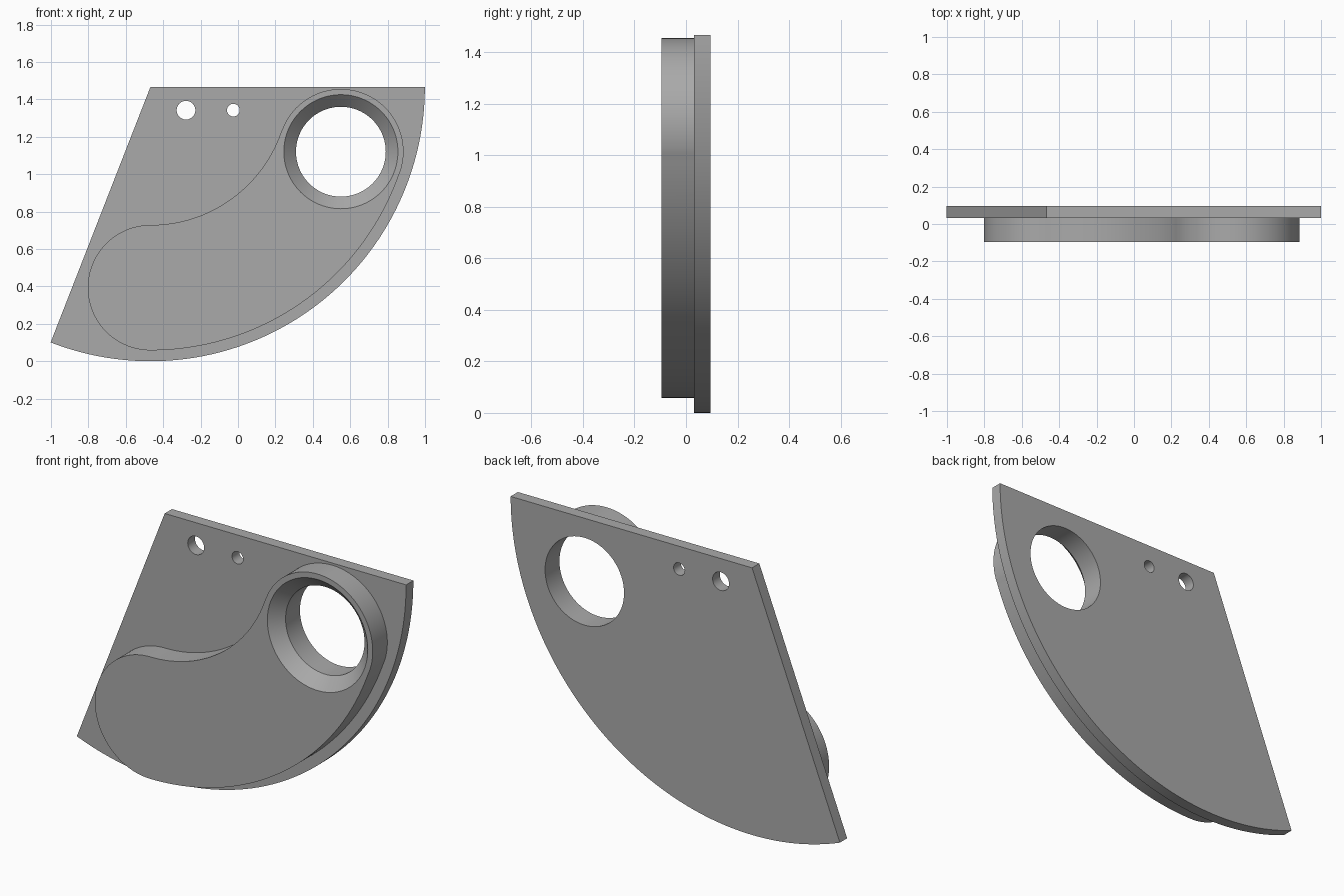
import bpy, bmesh
from math import cos, sin, radians, atan2, pi

if "Cube" in bpy.data.objects:
    bpy.data.objects.remove(bpy.data.objects["Cube"])

PIVOT = (-0.468, 1.467)            # corner that every large arc is centred on
BORE = (0.55, 1.12)                # centre of the large hole
FRONT, STEP, BACK = -0.095, 0.032, 0.095

grey = bpy.data.materials.new("plain grey")
grey.use_nodes = True
color = (0.4, 0.4, 0.4, 1)
grey.diffuse_color = color
grey.node_tree.nodes["Principled BSDF"].inputs["Base Color"].default_value = color


def arc(center, radius, start, end, steps):
    """Points along an arc in the x-z plane."""
    angles = [start + (end - start) * i / steps for i in range(steps + 1)]
    return [(center[0] + radius * cos(a), center[1] + radius * sin(a)) for a in angles]


def circle(center, radius, steps=96):
    return arc(center, radius, 0, 2 * pi, steps)[:-1]


def loft(name, sections):
    """Solid through matching outlines, each given as (y, points)."""
    bm = bmesh.new()
    rings = [[bm.verts.new((x, y, z)) for x, z in pts] for y, pts in sections]
    for a, b in zip(rings, rings[1:]):
        for i in range(len(a)):
            j = (i + 1) % len(a)
            bm.faces.new((a[i], a[j], b[j], b[i]))
    bm.faces.new(rings[0])
    bm.faces.new(rings[-1])
    bmesh.ops.recalc_face_normals(bm, faces=bm.faces)
    mesh = bpy.data.meshes.new(name)
    bm.to_mesh(mesh)
    bm.free()
    mesh.materials.append(grey)
    obj = bpy.data.objects.new(name, mesh)
    bpy.context.collection.objects.link(obj)
    return obj


def combine(target, tool, operation):
    """Apply a boolean and remove the helper."""
    mod = target.modifiers.new(operation.lower(), "BOOLEAN")
    mod.operation, mod.object, mod.solver = operation, tool, "EXACT"
    bpy.context.view_layer.objects.active = target
    bpy.ops.object.modifier_apply(modifier=mod.name)
    bpy.data.objects.remove(tool)


# Sector-shaped back plate
sector = [PIVOT] + arc(PIVOT, 1.467, atan2(-1.362, -0.532), 0, 128)
plate = loft("sector_plate", [(STEP, sector), (BACK, sector)])

# Raised curved pad: a band around the pivot with round ends
mid, half = 1.074, 0.335
dx, dz = BORE[0] - PIVOT[0], BORE[1] - PIVOT[1]
low, high = radians(-90), atan2(dz, dx)
low_end = (PIVOT[0], PIVOT[1] - mid)
pad_outline = (arc(PIVOT, mid + half, low, high, 80)[:-1]
               + arc(BORE, half, high, high + pi, 64)[:-1]
               + arc(PIVOT, mid - half, high, low, 64)[:-1]
               + arc(low_end, half, low + pi, low + 2 * pi, 64)[:-1])
pad = loft("raised_pad", [(FRONT, pad_outline), (STEP + 0.02, pad_outline)])
combine(plate, pad, "UNION")

# Large bore with a conical mouth on the front
bore = loft("bore_cutter", [(FRONT - 0.02, circle(BORE, 0.325)),
                            (FRONT + 0.065, circle(BORE, 0.24)),
                            (BACK + 0.02, circle(BORE, 0.24))])
combine(plate, bore, "DIFFERENCE")

# Two small holes near the top edge
for x, radius in ((-0.278, 0.05), (-0.025, 0.034)):
    hole = circle((x, 1.342), radius, 48)
    cutter = loft("hole_cutter", [(0, hole), (BACK + 0.02, hole)])
    combine(plate, cutter, "DIFFERENCE")

# Smooth curved walls, sharp rims
bpy.ops.object.select_all(action="DESELECT")
plate.select_set(True)
bpy.context.view_layer.objects.active = plate
bpy.ops.object.shade_smooth_by_angle(angle=radians(30))
